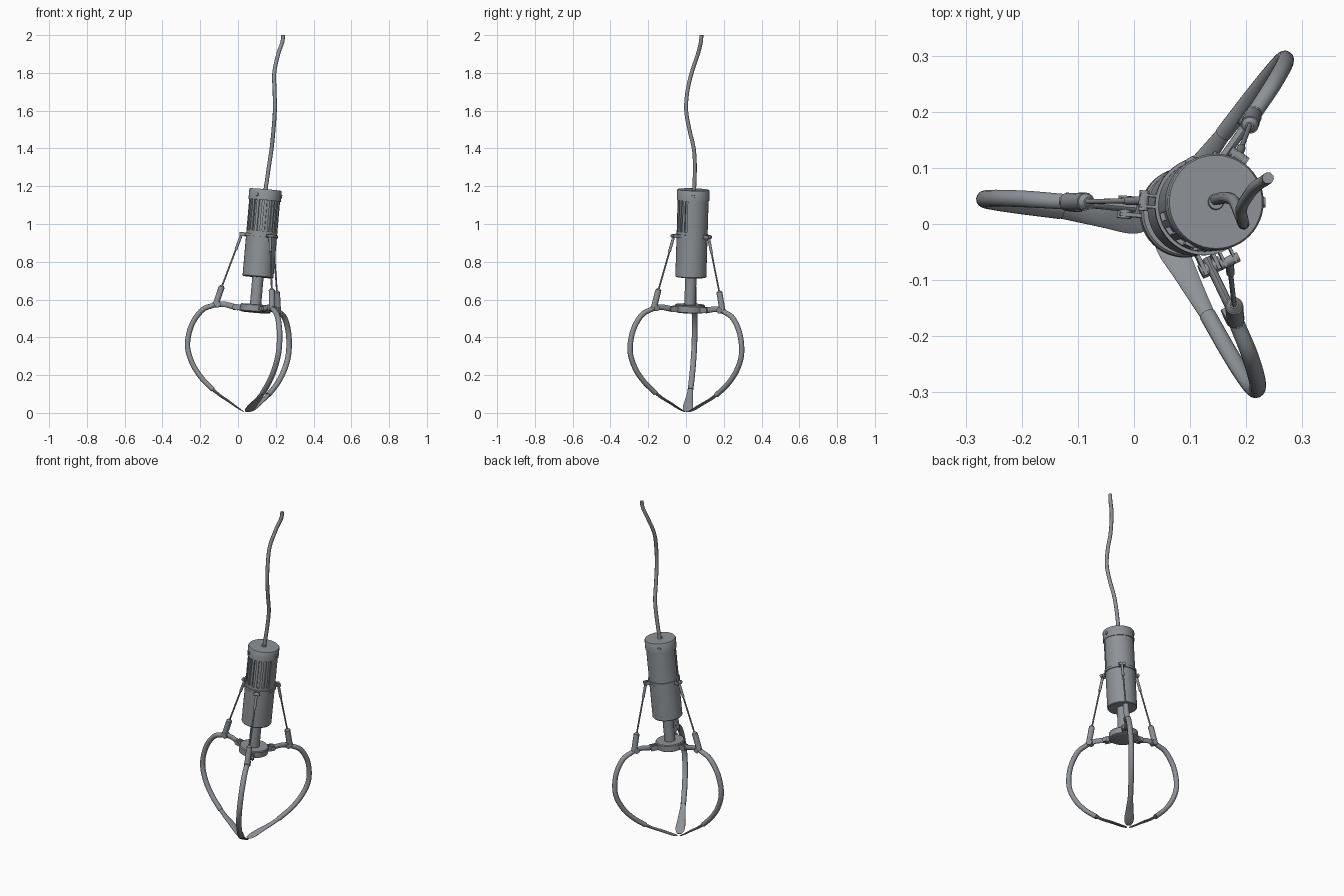
import bpy, bmesh, math
from mathutils import Vector, Matrix

cube = bpy.data.objects.get("Cube")
if cube:
    bpy.data.objects.remove(cube, do_unlink=True)

mat = bpy.data.materials.new("steel grey")
mat.use_nodes = True
colour = (0.27, 0.29, 0.31, 1)
mat.diffuse_color = colour
mat.node_tree.nodes["Principled BSDF"].inputs["Base Color"].default_value = colour

# Leaning frame shared by every rigid part
tilt = Vector((0, 0, 1)).rotation_difference(Vector((0.087, 0.03, 1)))
FRAME = Matrix.Translation((0.043, 0.004, 0)) @ tilt.to_matrix().to_4x4()


def finish(bm, name, place=FRAME):
    bmesh.ops.recalc_face_normals(bm, faces=bm.faces)
    me = bpy.data.meshes.new(name)
    bm.to_mesh(me)
    bm.free()
    me.materials.append(mat)
    ob = bpy.data.objects.new(name, me)
    ob.matrix_world = place
    bpy.context.collection.objects.link(ob)
    bpy.ops.object.select_all(action='DESELECT')
    ob.select_set(True)
    bpy.context.view_layer.objects.active = ob
    bpy.ops.object.shade_smooth_by_angle(angle=math.radians(35))
    return ob


def rod(bm, a, b, radius, radius2=None, sides=16):
    a, b = Vector(a), Vector(b)
    d = b - a
    m = Matrix.Translation((a + b) / 2) @ d.to_track_quat('Z', 'Y').to_matrix().to_4x4()
    bmesh.ops.create_cone(bm, cap_ends=True, segments=sides, radius1=radius,
                          radius2=radius2 or radius, depth=d.length, matrix=m)


def box(bm, centre, size, turn=Matrix()):
    m = turn @ Matrix.Translation(centre) @ Matrix.Diagonal((*size, 1))
    bmesh.ops.create_cube(bm, size=1, matrix=m)


def turned(name, profile, sides=48):
    """Revolve (radius, height) points about the leaning axis."""
    bm = bmesh.new()
    rings = [[bm.verts.new((r * math.cos(i * math.tau / sides),
                            r * math.sin(i * math.tau / sides), h))
              for i in range(sides)] for r, h in profile]
    for lo, hi in zip(rings, rings[1:]):
        for i in range(sides):
            j = (i + 1) % sides
            bm.faces.new((lo[i], lo[j], hi[j], hi[i]))
    bm.faces.new(rings[0])
    bm.faces.new(rings[-1])
    return finish(bm, name)


def smooth_path(pts, steps):
    """Catmull-Rom interpolation of any tuples."""
    pts = [Vector(p) for p in pts]
    ext = [2 * pts[0] - pts[1]] + pts + [2 * pts[-1] - pts[-2]]
    out = []
    for a, b, c, d in zip(ext, ext[1:], ext[2:], ext[3:]):
        for k in range(steps):
            t = k / steps
            out.append(0.5 * (2 * b + (c - a) * t + (2 * a - 5 * b + 4 * c - d) * t * t
                              + (3 * b - a - 3 * c + d) * t ** 3))
    return out + [pts[-1]]


def loft(bm, stations, sides=14):
    """Sweep ellipses along (r, h) stations with side width and thickness."""
    rings = []
    for i, (r, h, w, t) in enumerate(stations):
        p, q = stations[max(i - 1, 0)], stations[min(i + 1, len(stations) - 1)]
        d = Vector((q[0] - p[0], q[1] - p[1])).normalized()
        ring = []
        for k in range(sides):
            a = k * math.tau / sides
            off = t / 2 * math.cos(a)
            ring.append(bm.verts.new((r - d.y * off, w / 2 * math.sin(a), h + d.x * off)))
        rings.append(ring)
    for lo, hi in zip(rings, rings[1:]):
        for k in range(sides):
            j = (k + 1) % sides
            bm.faces.new((lo[k], lo[j], hi[j], hi[k]))
    bm.faces.new(rings[0])
    bm.faces.new(rings[-1])


# Motor housing: core, sleeve, collar and cap
turned("housing_core", [(0.074, 0.93), (0.074, 1.15)])
turned("lower_sleeve", [(0.079, 0.722), (0.082, 0.726), (0.082, 0.965), (0.07, 0.965)])
turned("collar", [(0.08, 0.936), (0.088, 0.936), (0.088, 0.95), (0.08, 0.95)])
turned("cap", [(0.07, 1.13), (0.086, 1.13), (0.086, 1.182), (0.083, 1.187)])
turned("neck", [(0.03, 0.56), (0.03, 0.73)], 32)
turned("hub", [(0.072, 0.534), (0.08, 0.539), (0.08, 0.571), (0.076, 0.576)])
turned("cable_grommet", [(0.016, 1.18), (0.013, 1.193)], 24)

# Upper sleeve wall: slotted over the front, solid round the back
bm = bmesh.new()
for start in range(0, 360, 5):
    slotted = 185 <= start < 345
    if slotted and start % 20 >= 10:
        continue
    pts = []
    for h in (0.96, 1.135):
        for r, a in ((0.07, start), (0.082, start), (0.082, start + 5), (0.07, start + 5)):
            a = math.radians(a)
            pts.append(bm.verts.new((r * math.cos(a), r * math.sin(a), h)))
    lo, hi = pts[:4], pts[4:]
    for k in range(4):
        j = (k + 1) % 4
        bm.faces.new((lo[k], lo[j], hi[j], hi[k]))
bmesh.ops.remove_doubles(bm, verts=bm.verts, dist=0.0001)
# drop the walls shared by neighbouring panels
inner = [f for f in bm.faces if any(len(e.link_faces) > 2 for e in f.edges)
         and sum(len(e.link_faces) > 2 for e in f.edges) == 2 and abs(
             f.normal.dot(f.calc_center_median().xy.to_3d())) < 0.02
         and all(len(e.link_faces) > 2 for e in f.edges if abs(
             e.verts[0].co.z - e.verts[1].co.z) > 0.1)]
bmesh.ops.delete(bm, geom=inner, context='FACES_ONLY')
finish(bm, "slotted_sleeve")

# Cap screws
bm = bmesh.new()
for deg in (0, 120, 240):
    d = Vector((math.cos(math.radians(deg)), math.sin(math.radians(deg)), 0))
    up = Vector((0, 0, 1.157))
    rod(bm, up + d * 0.08, up + d * 0.091, 0.011, 0.009)
finish(bm, "cap_screws")

# Three claw arms with their linkages
claw = [(0.218, 0.555, 0.028, 0.026), (0.279, 0.524, 0.03, 0.028),
        (0.328, 0.442, 0.03, 0.028), (0.342, 0.335, 0.03, 0.028),
        (0.312, 0.245, 0.03, 0.028), (0.257, 0.17, 0.03, 0.027),
        (0.187, 0.108, 0.03, 0.027)]
blade = [(0.2, 0.118, 0.025, 0.018), (0.15, 0.083, 0.034, 0.014),
         (0.1, 0.055, 0.044, 0.012), (0.055, 0.028, 0.054, 0.009),
         (0.03, 0.014, 0.046, 0.006), (0.012, 0.006, 0.024, 0.003)]
bar = [(0.09, 0.552), (0.12, 0.556), (0.17, 0.564), (0.225, 0.555)]

for index, deg in enumerate((175, 55, -65), 1):
    place = FRAME @ Matrix.Rotation(math.radians(deg), 4, 'Z')

    bm = bmesh.new()
    loft(bm, smooth_path(claw, 6))
    finish(bm, f"claw_arm_{index}", place)

    bm = bmesh.new()
    loft(bm, smooth_path(blade, 4))
    finish(bm, f"claw_blade_{index}", place)

    # flat bar from the hub to the claw
    bm = bmesh.new()
    loft(bm, [(r, h, 0.016, 0.03) for r, h in smooth_path(bar, 4)])
    finish(bm, f"claw_bar_{index}", place)

    # hub clevis and pivot bolts
    bm = bmesh.new()
    for s in (-1, 1):
        box(bm, (0.092, s * 0.013, 0.554), (0.05, 0.007, 0.03))
    rod(bm, (0.108, -0.02, 0.554), (0.108, 0.02, 0.554), 0.013)
    rod(bm, (0.2, -0.016, 0.56), (0.2, 0.016, 0.56), 0.016)
    finish(bm, f"pivot_bolts_{index}", place)

    # link socket, push rod and rod end
    low, mid, top = (Vector(p) for p in ((0.212, 0, 0.555), (0.187, 0, 0.655), (0.107, 0, 0.938)))
    bm = bmesh.new()
    rod(bm, low, mid, 0.016)
    rod(bm, mid, mid + (top - mid) * 0.03, 0.014, 0.007)
    finish(bm, f"link_socket_{index}", place)
    bm = bmesh.new()
    rod(bm, mid, top, 0.0045)
    rod(bm, mid.lerp(top, 0.72), top, 0.0075)
    finish(bm, f"push_rod_{index}", place)

    # collar lug
    bm = bmesh.new()
    for s in (-1, 1):
        box(bm, (0.099, s * 0.01, 0.942), (0.034, 0.005, 0.02))
    rod(bm, (0.108, -0.018, 0.942), (0.108, 0.018, 0.942), 0.009)
    finish(bm, f"collar_lug_{index}", place)

# Hanging cable
path = [(0.144, 0.043, 1.17), (0.163, 0.047, 1.3), (0.178, 0.041, 1.4),
        (0.188, 0.018, 1.5), (0.195, 0.001, 1.6), (0.194, 0.007, 1.7),
        (0.192, 0.03, 1.8), (0.213, 0.063, 1.9), (0.234, 0.078, 1.96),
        (0.239, 0.082, 2.0)]
cu = bpy.data.curves.new("cable", 'CURVE')
cu.dimensions = '3D'
cu.bevel_depth = 0.0105
cu.bevel_resolution = 3
cu.use_fill_caps = True
sp = cu.splines.new('POLY')
samples = smooth_path(path, 5)
sp.points.add(len(samples) - 1)
for p, co in zip(sp.points, samples):
    p.co = (*co, 1)
sp.use_smooth = True
cu.materials.append(mat)
bpy.context.collection.objects.link(bpy.data.objects.new("cable", cu))
